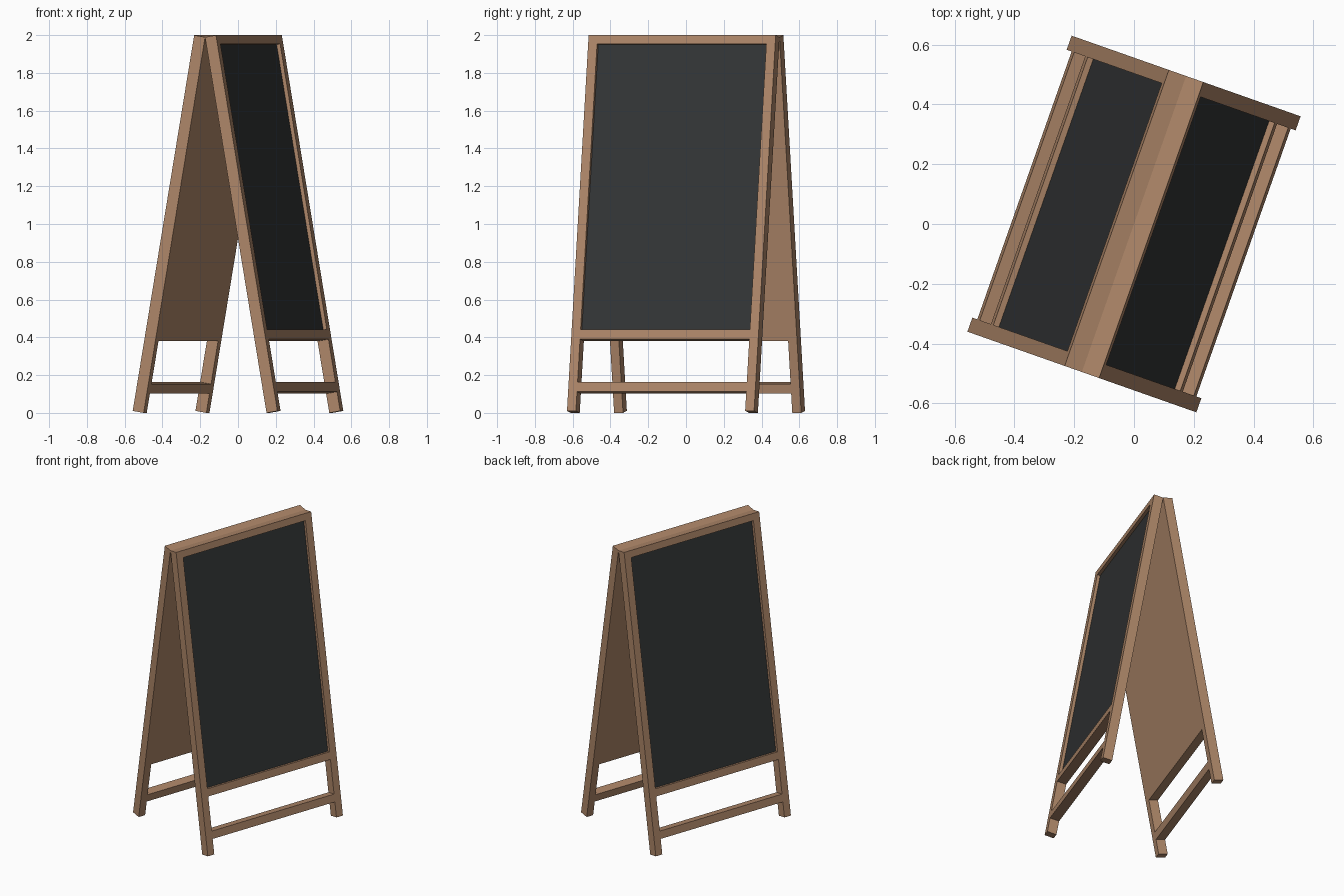
import bpy
from math import radians, pi, atan2, hypot
from mathutils import Matrix, Vector

if "Cube" in bpy.data.objects:
    bpy.data.objects.remove(bpy.data.objects["Cube"])

W, BAR, T = 1.05, 0.05, 0.062       # frame width, bar width, bar thickness
FOOT, RISE = 0.345, 1.989           # inner foot offset from the ridge, inner height
TILT, LEN = atan2(FOOT, RISE), hypot(FOOT, RISE)
RECESS = 0.02


def material(name, color):
    m = bpy.data.materials.new(name)
    m.diffuse_color = (*color, 1)
    m.use_nodes = True
    m.node_tree.nodes["Principled BSDF"].inputs["Base Color"].default_value = m.diffuse_color
    return m


wood = material("wood", (0.42, 0.24, 0.14))
slate = material("slate", (0.032, 0.035, 0.036))


def box(name, lo, hi, mat, frame):
    """Box given by corners in (thickness, width, length) space of a leaning frame."""
    lo, hi = Vector(lo), Vector(hi)
    bpy.ops.mesh.primitive_cube_add(size=1)
    ob = bpy.context.object
    ob.name = name
    ob.data.transform(frame @ Matrix.Translation((lo + hi) / 2)
                      @ Matrix.Diagonal((*(hi - lo), 1)))
    ob.data.materials.append(mat)


h = W / 2
inner = h - BAR
for side, turn in (("right", 0), ("left", pi)):
    # each leaning frame pivots about the ridge; the whole sign is turned on z
    frame = (Matrix.Rotation(radians(-19.4) + turn, 4, 'Z')
             @ Matrix.Translation((FOOT, 0, 0)) @ Matrix.Rotation(-TILT, 4, 'Y'))
    # legs
    for end, y in (("near", -h), ("far", inner)):
        box(f"{side}_{end}_leg", (0, y, 0), (T, y + BAR, LEN), wood, frame)
    # cross rails
    for name, a, b in (("foot_rail", 0.103, 0.155), ("board_rail", 0.385, 0.436),
                       ("top_rail", LEN - 0.047, LEN)):
        box(f"{side}_{name}", (0, -inner, a), (T, inner, b), wood, frame)
    # wooden backing and the recessed writing surface
    box(f"{side}_backing", (0, -inner, 0.436), (0.03, inner, LEN - 0.047), wood, frame)
    box(f"{side}_chalkboard", (0.03, -inner, 0.436), (T - RECESS, inner, LEN - 0.047), slate, frame)
